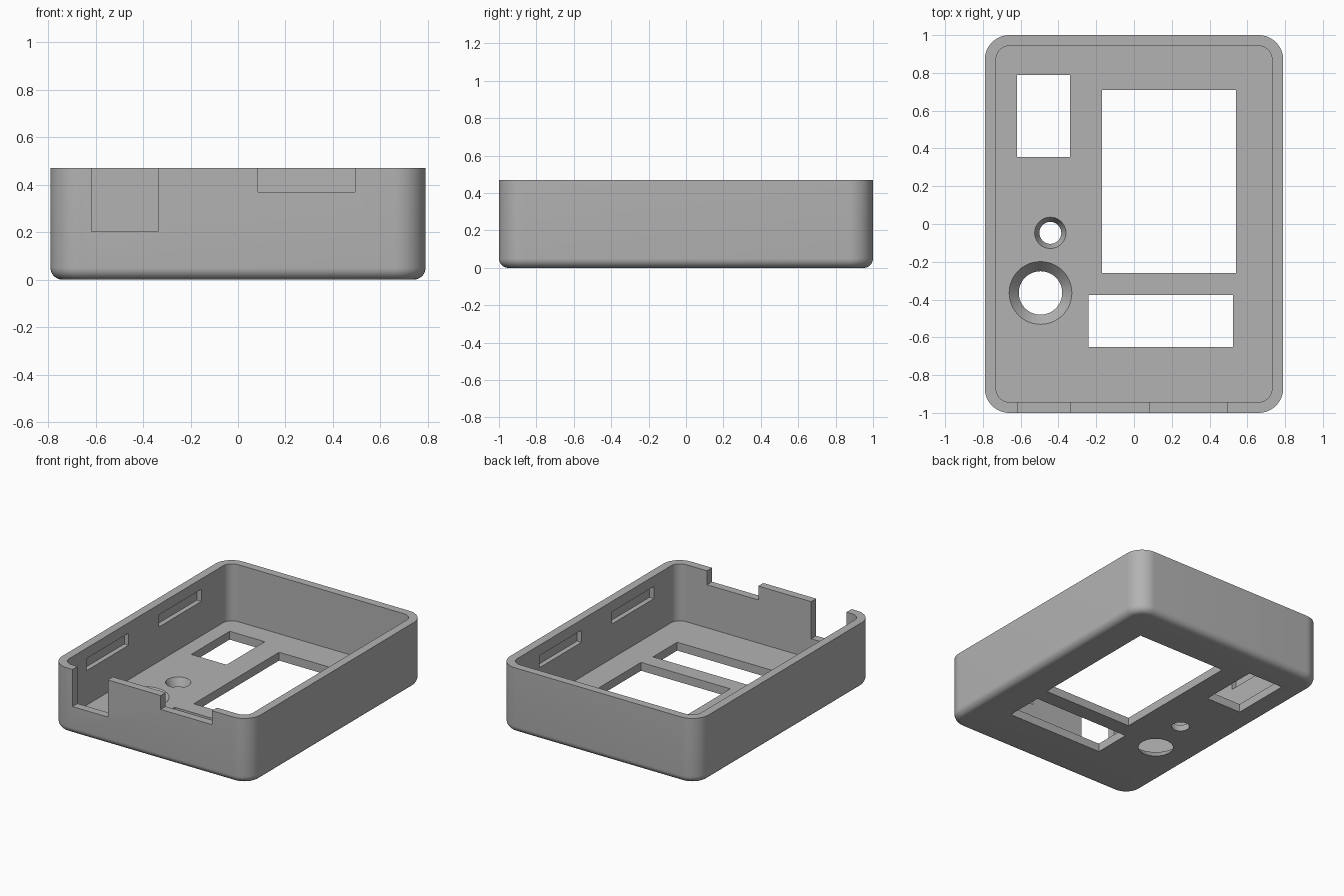
import bpy, bmesh, math

if "Cube" in bpy.data.objects:
    bpy.data.objects.remove(bpy.data.objects["Cube"])

HX, HY, H = 0.79, 1.0, 0.47      # outer half sizes and height
WALL, FLOOR = 0.06, 0.06
FILLET = 0.05

grey = bpy.data.materials.new("light_grey")
grey.diffuse_color = (0.45, 0.45, 0.45, 1)
grey.use_nodes = True
grey.node_tree.nodes["Principled BSDF"].inputs["Base Color"].default_value = grey.diffuse_color


def rounded_ring(hx, hy, r, z, n=12):
    """Points of a rounded rectangle at height z."""
    pts = []
    for k, (sx, sy) in enumerate([(1, 1), (-1, 1), (-1, -1), (1, -1)]):
        for i in range(n + 1):
            a = math.radians(90) * (k + i / n)
            pts.append((sx * (hx - r) + r * math.cos(a), sy * (hy - r) + r * math.sin(a), z))
    return pts


def loft(name, rings):
    """Closed solid through equal-sized rings, bottom to top."""
    bm = bmesh.new()
    loops = [[bm.verts.new(p) for p in ring] for ring in rings]
    n = len(loops[0])
    for a, b in zip(loops, loops[1:]):
        for i in range(n):
            j = (i + 1) % n
            bm.faces.new((a[i], a[j], b[j], b[i]))
    bm.faces.new(loops[0][::-1])
    bm.faces.new(loops[-1])
    bmesh.ops.recalc_face_normals(bm, faces=bm.faces)
    me = bpy.data.meshes.new(name)
    bm.to_mesh(me)
    bm.free()
    me.materials.append(grey)
    ob = bpy.data.objects.new(name, me)
    bpy.context.collection.objects.link(ob)
    return ob


def box(name, x0, x1, y0, y1, z0, z1):
    return loft(name, [[(x0, y0, z), (x1, y0, z), (x1, y1, z), (x0, y1, z)] for z in (z0, z1)])


def cone(name, x, y, r0, r1):
    """Countersink from radius r0 at the underside to r1 at the floor top, extended past both."""
    slope, over, n = (r1 - r0) / FLOOR, 0.02, 48
    return loft(name, [[(x + r * math.cos(math.tau * i / n), y + r * math.sin(math.tau * i / n), z)
                        for i in range(n)]
                       for r, z in ((r0 - slope * over, -over), (r1 + slope * over, FLOOR + over))])


# Outer body: rounded corners with a filleted bottom edge
rings = []
for i in range(9):
    a = math.radians(90) * i / 8
    inset = FILLET * (1 - math.sin(a))
    rings.append(rounded_ring(HX - inset, HY - inset, 0.13 - inset, FILLET * (1 - math.cos(a))))
rings.append(rounded_ring(HX, HY, 0.13, H))
case = loft("case_shell", rings)

# Inner cavity
cutters = [loft("cavity", [rounded_ring(HX - WALL, HY - WALL + 0.003, 0.07, z)
                           for z in (FLOOR, H + 0.1)])]

# Floor openings: screen, lower window, upper window
for name, x0, x1, y0, y1 in (("screen_opening", -0.17, 0.54, -0.26, 0.71),
                             ("lower_opening", -0.24, 0.525, -0.65, -0.375),
                             ("upper_opening", -0.62, -0.34, 0.355, 0.79)):
    cutters.append(box(name, x0, x1, y0, y1, -0.1, 0.2))

# Countersunk holes
cutters.append(cone("large_hole", -0.495, -0.365, 0.115, 0.166))
cutters.append(cone("small_hole", -0.443, -0.047, 0.058, 0.083))

# Notches in the front wall
cutters.append(box("deep_notch", -0.617, -0.336, -1.1, -0.85, 0.203, 0.6))
cutters.append(box("shallow_notch", 0.085, 0.493, -1.1, -0.85, 0.37, 0.6))

# Blind slots on the inside of both long walls
for s in (-1, 1):
    for y0, y1 in ((-0.68, -0.20), (0.145, 0.625)):
        x0, x1 = sorted((s * 0.65, s * 0.765))
        cutters.append(box("wall_slot", x0, x1, y0, y1, 0.308, 0.395))

bpy.context.view_layer.objects.active = case
case.select_set(True)
for c in cutters:
    c.hide_render = True
    mod = case.modifiers.new("cut", 'BOOLEAN')
    mod.operation = 'DIFFERENCE'
    mod.solver = 'EXACT'
    mod.object = c
    bpy.ops.object.modifier_apply(modifier=mod.name)
for c in cutters:
    bpy.data.objects.remove(c, do_unlink=True)

bpy.ops.object.shade_smooth_by_angle(angle=math.radians(30))
